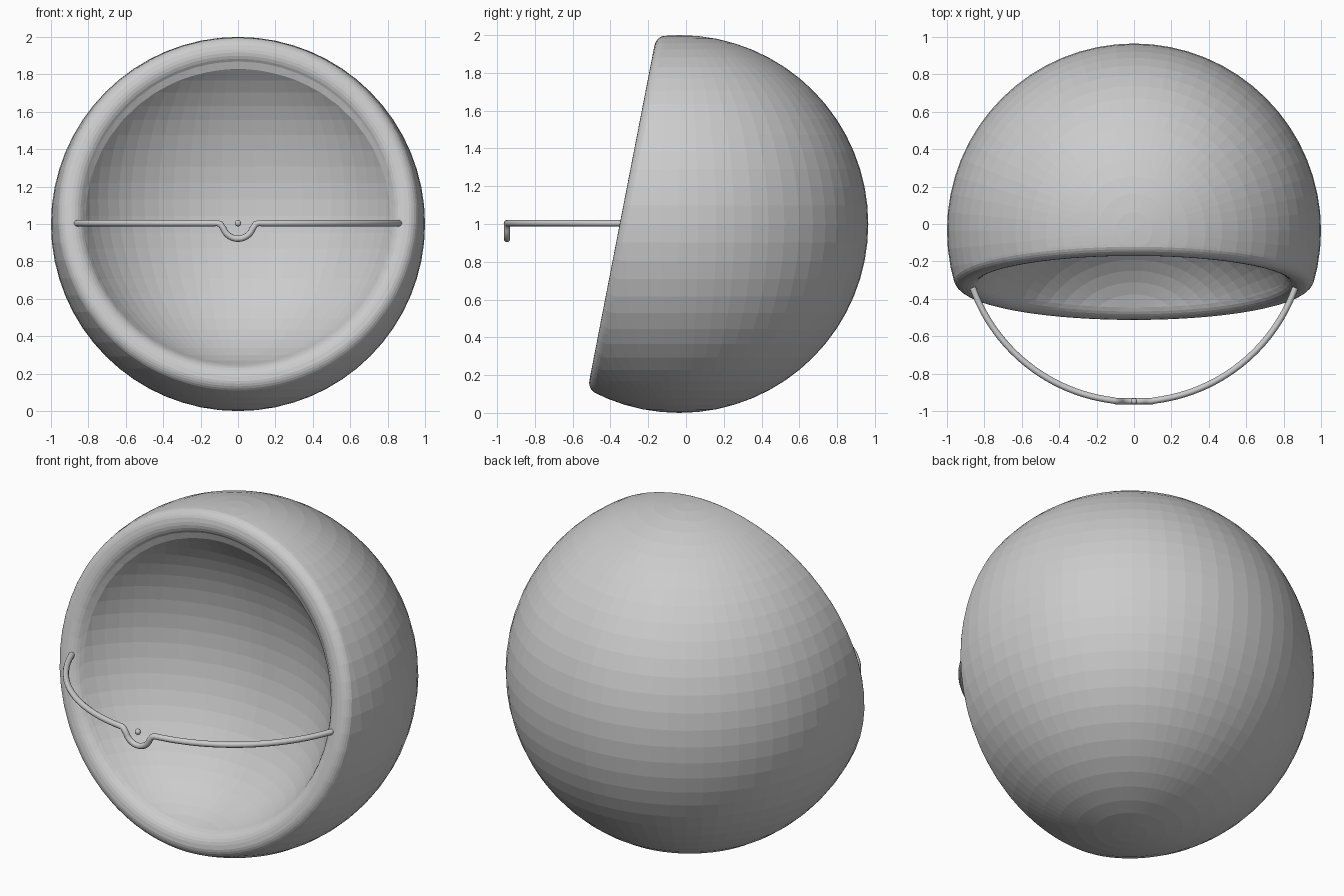
import bpy, bmesh
from math import pi, sin, cos, sqrt, atan2, radians
from mathutils import Vector, Matrix

old = bpy.data.objects.get("Cube")
if old:
    bpy.data.objects.remove(old, do_unlink=True)

grey = bpy.data.materials.new("plain_grey")
grey.use_nodes = True
colour = (0.6, 0.6, 0.6, 1)
grey.diffuse_color = colour
grey.node_tree.nodes["Principled BSDF"].inputs["Base Color"].default_value = colour

CENTRE = Vector((0, -0.035, 1))
TILT = radians(11)
FACING = Vector((0, -cos(TILT), sin(TILT)))   # direction the opening faces

# Lip quarter rounds: ring radius, depth along FACING, rounding radius
OUTER_LIP = (0.903, 0.245, 0.065)
INNER_LIP = (0.893, 0.23, 0.08)
LIP_START = atan2(OUTER_LIP[1], OUTER_LIP[0])
LIP_END = radians(142)
LIP_STEPS = 10
# Shallow cavity: a flattened ball set forward of the shell
CAV_SIZE = Vector((0.9, 0.7, 0.9))
CAV_OFFSET = Vector((0, -0.545, 0.131))


def cut_ball(bm, size, offset, cut):
    """Add a scaled ball, keeping what lies behind the cut depth along FACING."""
    part = bmesh.new()
    place = Matrix.Translation(offset) @ Matrix.Diagonal(size).to_4x4()
    bmesh.ops.create_uvsphere(part, u_segments=64, v_segments=32, radius=1, matrix=place)
    bmesh.ops.bisect_plane(part, geom=part.verts[:] + part.edges[:] + part.faces[:],
                           plane_co=FACING * cut, plane_no=FACING, clear_outer=True)
    temp = bpy.data.meshes.new("temp")
    part.to_mesh(temp)
    part.free()
    bm.from_mesh(temp)
    bpy.data.meshes.remove(temp)


def lip_depth(angle):
    ring, depth, rounding = OUTER_LIP if angle < pi / 2 else INNER_LIP
    return depth + rounding * sin(angle)


def lip_point(p, angle):
    ring, depth, rounding = OUTER_LIP if angle < pi / 2 else INNER_LIP
    outward = (p - FACING * p.dot(FACING)).normalized()
    return outward * (ring + rounding * cos(angle)) + FACING * lip_depth(angle)


# Shell: outer sphere, rounded lip, shallow cavity
bm = bmesh.new()
cut_ball(bm, Vector((1, 1, 1)), Vector(), lip_depth(LIP_START))
rim = [e for e in bm.edges if e.is_boundary]
rim_verts = {v for e in rim for v in e.verts}
rings = [{v: v for v in rim_verts}]
for i in range(1, LIP_STEPS + 1):
    angle = LIP_START + (LIP_END - LIP_START) * i / LIP_STEPS
    rings.append({v: bm.verts.new(lip_point(v.co, angle)) for v in rim_verts})
for near, far in zip(rings, rings[1:]):
    for e in rim:
        a, b = e.verts
        bm.faces.new((near[a], near[b], far[b], far[a]))
cut_ball(bm, CAV_SIZE, CAV_OFFSET, lip_depth(LIP_END) - 0.02)
bmesh.ops.bridge_loops(bm, edges=[e for e in bm.edges if e.is_boundary])
bmesh.ops.recalc_face_normals(bm, faces=bm.faces[:])
mesh = bpy.data.meshes.new("shell")
bm.to_mesh(mesh)
bm.free()
shell = bpy.data.objects.new("shell", mesh)
shell.location = CENTRE
mesh.materials.append(grey)
bpy.context.collection.objects.link(shell)

# Front bar: horizontal arc with a flat U-shaped dip in the middle
BAR_R, BAR_Z, TUBE, DIP_R = 0.915, 1.004, 0.017, 0.083


def on_arc(x, z):
    return Vector((x, CENTRE.y - sqrt(BAR_R ** 2 - x * x), z))


end, inner_end = radians(69.9), radians(6.8)
dip_y = on_arc(0.06, BAR_Z).y
half = [on_arc(BAR_R * sin(end + (inner_end - end) * i / 24), BAR_Z) for i in range(25)]
half += [Vector((0.094, dip_y, BAR_Z - 0.005))]
half += [Vector((DIP_R * cos(a), dip_y, BAR_Z - DIP_R * sin(a)))
         for a in (pi / 2 * i / 9 for i in range(2, 10))]
path = half + [Vector((-p.x, p.y, p.z)) for p in reversed(half[:-1])]

curve = bpy.data.curves.new("front_bar", 'CURVE')
curve.dimensions = '3D'
curve.bevel_depth = TUBE
curve.bevel_resolution = 3
curve.use_fill_caps = True
spline = curve.splines.new('POLY')
spline.points.add(len(path) - 1)
for point, p in zip(spline.points, path):
    point.co = (*p, 1)
    point.radius = 1
spline.use_smooth = True
curve.materials.append(grey)
bar = bpy.data.objects.new("front_bar", curve)
bpy.context.collection.objects.link(bar)


def ball(name, position, radius):
    bpy.ops.mesh.primitive_uv_sphere_add(segments=16, ring_count=8, radius=radius, location=position)
    obj = bpy.context.object
    obj.name = name
    obj.data.materials.append(grey)
    bpy.ops.object.shade_smooth()


# Small stud above the dip and rounded bar ends
ball("centre_stud", Vector((0, dip_y, BAR_Z)), 0.017)
ball("bar_end_left", path[0], TUBE)
ball("bar_end_right", path[-1], TUBE)
